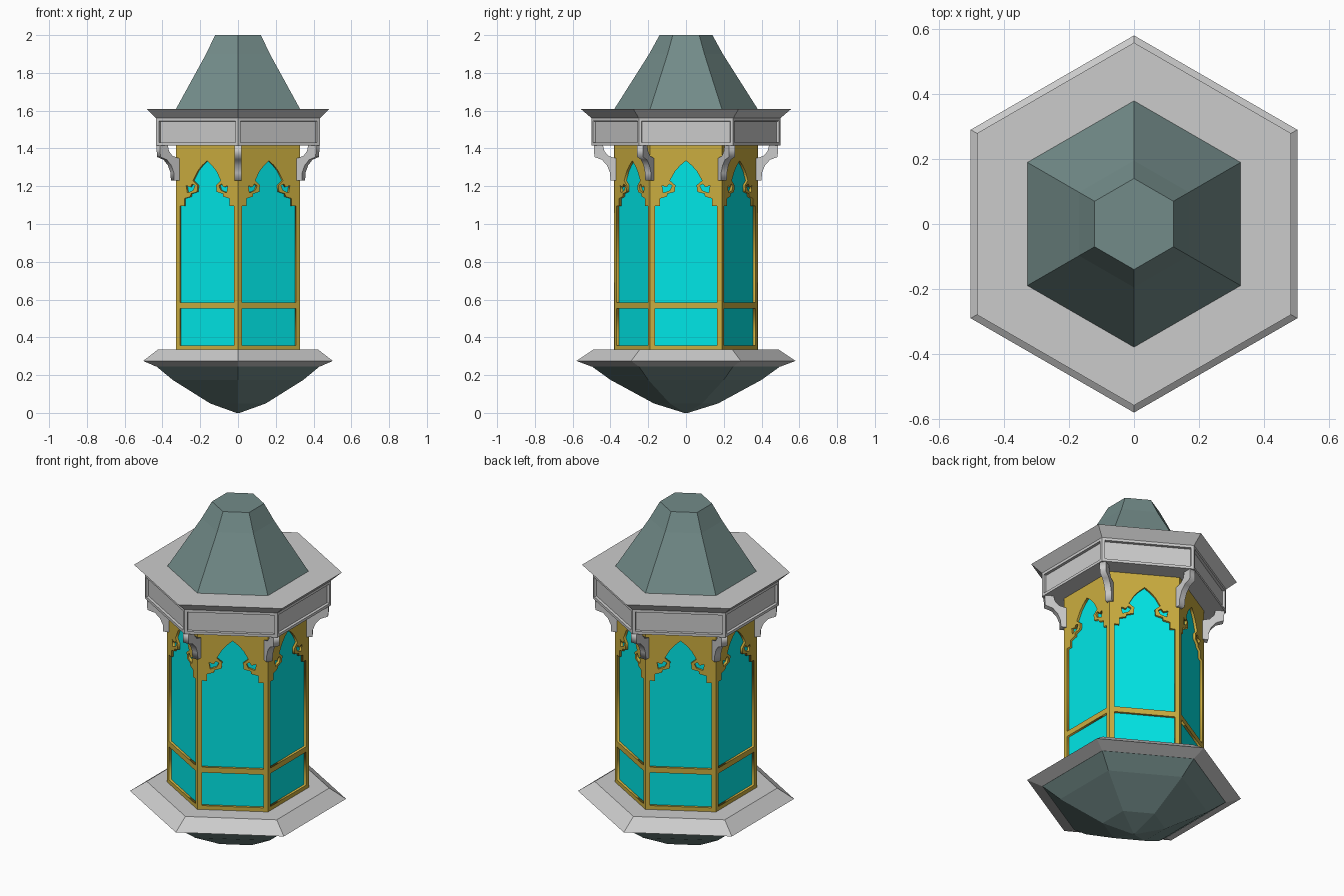
import bpy, bmesh
from math import sin, cos, pi
from mathutils import Matrix

if "Cube" in bpy.data.objects:
    bpy.data.objects.remove(bpy.data.objects["Cube"])

def material(name, color):
    m = bpy.data.materials.new(name)
    m.diffuse_color = (*color, 1)
    m.use_nodes = True
    m.node_tree.nodes["Principled BSDF"].inputs["Base Color"].default_value = m.diffuse_color
    return m

SLATE = material("slate", (0.17, 0.26, 0.25))
GOLD = material("gold", (0.60, 0.42, 0.05))
GLASS = material("glass", (0.0, 0.80, 0.80))

def finish(name, bm, mat):
    bmesh.ops.recalc_face_normals(bm, faces=bm.faces)
    me = bpy.data.meshes.new(name)
    bm.to_mesh(me)
    bm.free()
    if mat:
        me.materials.append(mat)
    ob = bpy.data.objects.new(name, me)
    bpy.context.collection.objects.link(ob)
    return ob

def hex_stack(name, rings, mat=None, panels=False):
    """Six-sided solid from (corner radius, z) rings, corners on the y axis."""
    bm = bmesh.new()
    loops = [[bm.verts.new((r * cos(pi / 2 + k * pi / 3), r * sin(pi / 2 + k * pi / 3), z))
              for k in range(6)] for r, z in rings]
    sides = []
    for a, b in zip(loops, loops[1:]):
        for k in range(6):
            n = (k + 1) % 6
            sides.append(bm.faces.new((a[k], a[n], b[n], b[k])))
    bm.faces.new(loops[0][::-1])
    bm.faces.new(loops[-1])
    bm.normal_update()
    if panels:
        bmesh.ops.inset_individual(bm, faces=sides, thickness=0.022, depth=0)
        bmesh.ops.inset_individual(bm, faces=sides, thickness=0.002, depth=-0.015)
    return finish(name, bm, mat)

def cutout_ring(name, outlines, half_depth, matrices, mat=None):
    """Extruded flat shape (later outlines are holes), repeated by each matrix."""
    cu = bpy.data.curves.new(name + "_profile", 'CURVE')
    cu.dimensions, cu.fill_mode, cu.extrude = '2D', 'BOTH', half_depth
    for pts in outlines:
        s = cu.splines.new('POLY')
        s.points.add(len(pts) - 1)
        for p, (x, y) in zip(s.points, pts):
            p.co = (x, y, 0, 1)
        s.use_cyclic_u = True
    tmp = bpy.data.objects.new(name + "_profile", cu)
    bpy.context.collection.objects.link(tmp)
    me = bpy.data.meshes.new_from_object(tmp.evaluated_get(bpy.context.evaluated_depsgraph_get()))
    bpy.data.objects.remove(tmp)
    bm = bmesh.new()
    for mtx in matrices:
        part = me.copy()
        part.transform(mtx)
        bm.from_mesh(part)
    bmesh.ops.remove_doubles(bm, verts=bm.verts, dist=1e-5)
    return finish(name, bm, mat)

# lower bowl, base slab, glass core, frieze, cornice and roof
hex_stack("bowl", [(0.01, 0.0), (0.17, 0.05), (0.40, 0.175), (0.50, 0.247)], SLATE)
hex_stack("base_slab", [(0.50, 0.245), (0.58, 0.275), (0.49, 0.335)])
hex_stack("glass_core", [(0.364, 0.33), (0.364, 1.415)], GLASS)
hex_stack("frieze", [(0.50, 1.415), (0.50, 1.56)], panels=True)
hex_stack("cornice", [(0.50, 1.56), (0.558, 1.61)])
hex_stack("roof", [(0.38, 1.608), (0.195, 1.90), (0.14, 2.0)], SLATE)

# gold window frames with pointed tracery
def mirrored(half):
    return half + [(-x, y) for x, y in reversed(half) if x]

arch = mirrored([(0.165, 0.585), (0.165, 1.095), (0.138, 1.095), (0.138, 1.135),
                 (0.10, 1.145), (0.098, 1.16), (0.06, 1.17), (0.056, 1.205),
                 (0.085, 1.23), (0.057, 1.28), (0.03, 1.31), (0, 1.335)])
eye = [(0.120, 1.165), (0.085, 1.178), (0.073, 1.203), (0.09, 1.212), (0.102, 1.195), (0.127, 1.203)]
outlines = [mirrored([(0.19, 0.335), (0.19, 1.415)]),
            mirrored([(0.165, 0.358), (0.165, 0.553)]),
            arch, eye, [(-x, y) for x, y in eye]]
upright = Matrix(((0, 0, 1, 0), (1, 0, 0, 0), (0, 1, 0, 0), (0, 0, 0, 1)))
faces = [Matrix.Rotation(k * pi / 3, 4, 'Z') @ Matrix.Translation((0.321, 0, 0)) @ upright
         for k in range(6)]
cutout_ring("window_frames", outlines, 0.008, faces, GOLD)

# curved brackets under the frieze corners
bracket = [(0.36, 1.23), (0.40, 1.23), (0.402, 1.27), (0.418, 1.31), (0.445, 1.34),
           (0.485, 1.355), (0.488, 1.418), (0.44, 1.418), (0.432, 1.385),
           (0.41, 1.36), (0.36, 1.345)]
radial = Matrix.Rotation(pi / 2, 4, 'X')
corners = [Matrix.Rotation(pi / 2 + k * pi / 3, 4, 'Z') @ radial for k in range(6)]
cutout_ring("brackets", [bracket], 0.018, corners)
